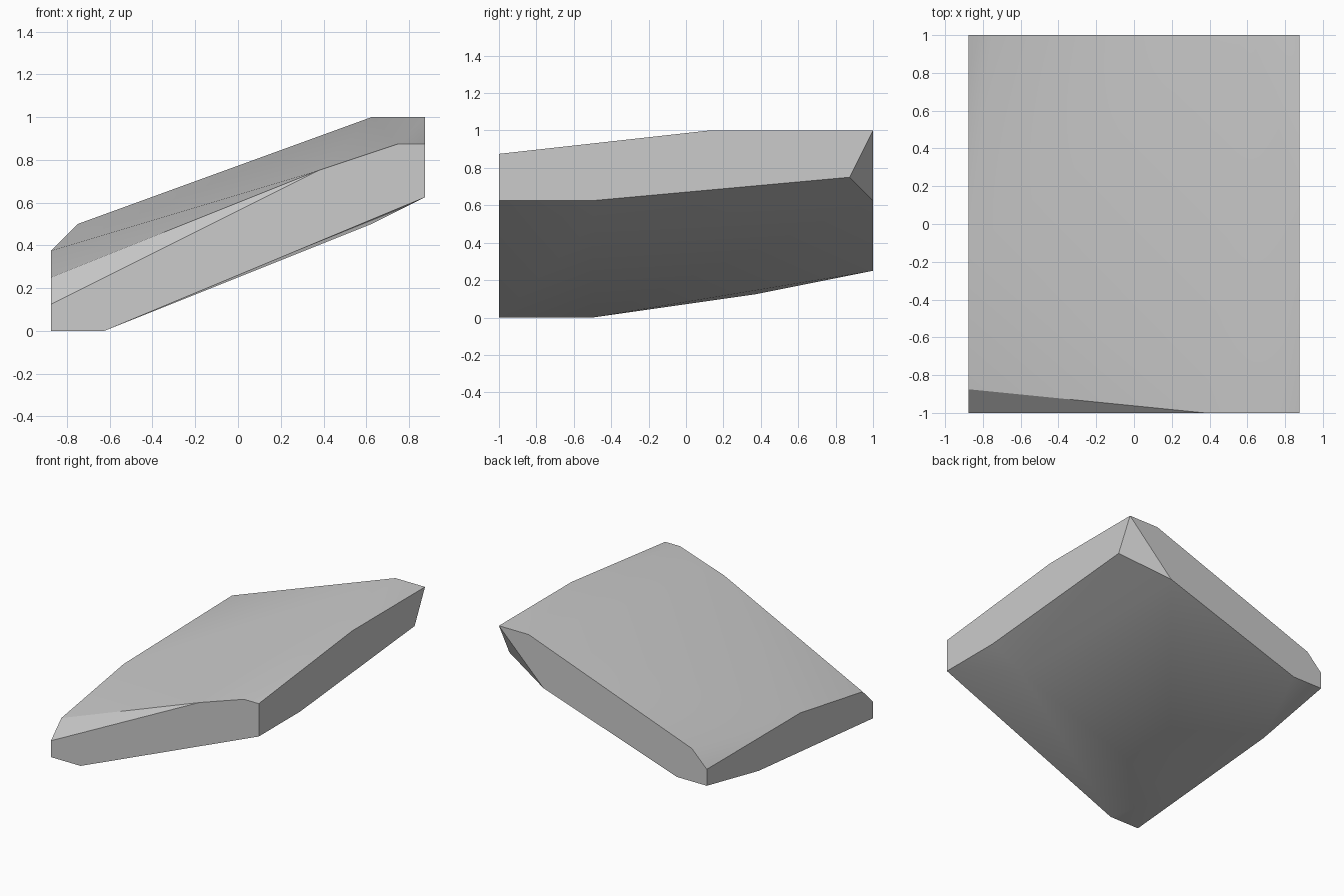
import bpy
import bmesh
import math

cube = bpy.data.objects.get("Cube")
if cube:
    bpy.data.objects.remove(cube, do_unlink=True)

UNIT = 1 / 8                  # every corner sits on a grid of eighths
RIGHT, LEFT, FRONT, BACK = 7, -7, -8, 8


def make_material(name, color):
    material = bpy.data.materials.new(name)
    material.use_nodes = True
    material.diffuse_color = color
    material.node_tree.nodes["Principled BSDF"].inputs["Base Color"].default_value = color
    return material


def convex_block(name, corners, material):
    """Wrap the corner points in a convex solid and merge its flat facets."""
    bm = bmesh.new()
    for corner in sorted(set(corners)):
        bm.verts.new([value * UNIT for value in corner])
    hull = bmesh.ops.convex_hull(bm, input=bm.verts[:])
    unused = [item for item in hull["geom_interior"] if isinstance(item, bmesh.types.BMVert)]
    bmesh.ops.delete(bm, geom=unused, context="VERTS")
    bmesh.ops.dissolve_limit(bm, angle_limit=math.radians(0.5),
                             verts=bm.verts[:], edges=bm.edges[:])
    bmesh.ops.recalc_face_normals(bm, faces=bm.faces[:])
    mesh = bpy.data.meshes.new(name)
    bm.to_mesh(mesh)
    bm.free()
    mesh.materials.append(material)
    block = bpy.data.objects.new(name, mesh)
    bpy.context.collection.objects.link(block)
    return block


# Outlines of the four upright sides: front and back as (x, z), ends as (y, z)
front_outline = [(-7, 0), (-5, 0), (7, 5), (7, 7), (6, 7), (3, 6), (-7, 1)]
back_outline = [(-7, 2), (-5, 2), (4, 5), (7, 8), (5, 8), (-6, 4), (-7, 3)]
right_outline = [(-8, 5), (-4, 5), (7, 6), (8, 8), (1, 8), (-8, 7)]
left_outline = [(-8, 0), (3, 1), (8, 2), (8, 3), (-1, 3), (-7, 2), (-8, 1)]

# Slight bulge of the underside
belly = [(-6, -4, 0), (5, -4, 4)]

corners = [(x, FRONT, z) for x, z in front_outline]
corners += [(x, BACK, z) for x, z in back_outline]
corners += [(RIGHT, y, z) for y, z in right_outline]
corners += [(LEFT, y, z) for y, z in left_outline]
corners += belly

# Sloping slab with soft top and underside, crisp rims
stone_grey = make_material("stone_grey", (0.6, 0.6, 0.6, 1))
slab = convex_block("sloping_slab", corners, stone_grey)
bpy.ops.object.select_all(action="DESELECT")
slab.select_set(True)
bpy.context.view_layer.objects.active = slab
bpy.ops.object.shade_smooth_by_angle(angle=math.radians(30))
